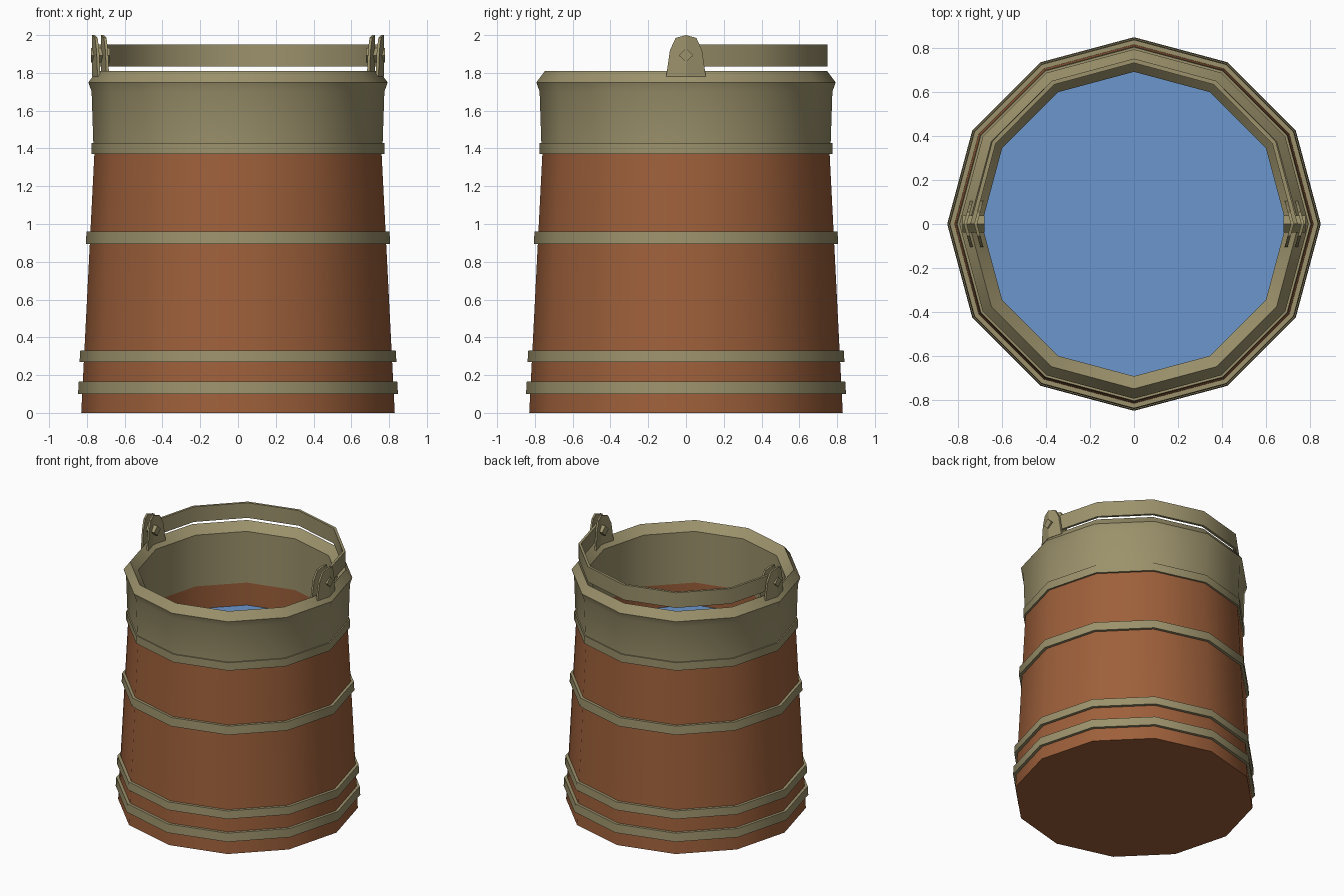
import bpy, bmesh, math

if "Cube" in bpy.data.objects:
    bpy.data.objects.remove(bpy.data.objects["Cube"])

SIDES = 12


def material(name, rgb):
    m = bpy.data.materials.new(name)
    m.diffuse_color = (*rgb, 1)
    m.use_nodes = True
    m.node_tree.nodes["Principled BSDF"].inputs["Base Color"].default_value = m.diffuse_color
    return m


metal = material("dull_brass", (0.33, 0.285, 0.148))
wood = material("red_brown_wood", (0.34, 0.116, 0.043))
blue = material("water_blue", (0.145, 0.305, 0.61))


def finish(name, bm, mat, smooth=True):
    bmesh.ops.remove_doubles(bm, verts=bm.verts, dist=1e-5)
    bmesh.ops.recalc_face_normals(bm, faces=bm.faces)
    me = bpy.data.meshes.new(name)
    bm.to_mesh(me)
    bm.free()
    me.materials.append(mat)
    ob = bpy.data.objects.new(name, me)
    bpy.context.collection.objects.link(ob)
    if smooth:
        bpy.ops.object.select_all(action='DESELECT')
        ob.select_set(True)
        bpy.context.view_layer.objects.active = ob
        bpy.ops.object.shade_smooth_by_angle(angle=math.radians(31))
    return ob


def lathe(name, profile, mat):
    """Turn a closed (radius, z) profile into a twelve-sided ring."""
    bm = bmesh.new()
    rings = []
    for i in range(SIDES):
        a = 2 * math.pi * i / SIDES
        rings.append([bm.verts.new((r * math.cos(a), r * math.sin(a), z)) for r, z in profile])
    n = len(profile)
    for i in range(SIDES):
        p, q = rings[i], rings[(i + 1) % SIDES]
        for j in range(n):
            k = (j + 1) % n
            bm.faces.new((p[j], q[j], q[k], p[k]))
    return finish(name, bm, mat)


def disc(name, radius, z0, z1, mat):
    bm = bmesh.new()
    ring = [2 * math.pi * i / SIDES for i in range(SIDES)]
    base = bm.faces.new([bm.verts.new((radius * math.cos(a), radius * math.sin(a), z0)) for a in ring])
    ext = bmesh.ops.extrude_face_region(bm, geom=[base])
    for v in ext["geom"]:
        if isinstance(v, bmesh.types.BMVert):
            v.co.z = z1
    return finish(name, bm, mat, False)


# Wooden body with its floor, and the water inside
lathe("wooden_body", [(0.83, 0), (0.76, 1.38), (0.695, 1.38), (0.72, 0)], wood)
disc("bucket_floor", 0.725, 0, 0.06, wood)
disc("water", 0.71, 1.14, 1.185, blue)

# Metal collar with a raised lower edge and a pointed rim
lathe("metal_collar", [(0.775, 1.37), (0.775, 1.43), (0.766, 1.43), (0.775, 1.70),
                       (0.792, 1.75), (0.747, 1.81), (0.69, 1.75), (0.69, 1.36),
                       (0.75, 1.37)], metal)

# Hoops around the body
for label, z0, z1, r0, r1 in (("bottom", 0.10, 0.165, 0.847, 0.843),
                              ("lower", 0.27, 0.33, 0.839, 0.835),
                              ("middle", 0.895, 0.96, 0.806, 0.802)):
    lathe(label + "_hoop", [(r0, z0), (r1, z1), (r1 - 0.05, z1), (r0 - 0.05, z0)], metal)

# Handle: half-ring band lying level towards the back
bm = bmesh.new()
rows = []
for i in range(SIDES // 2 + 1):
    c, s = math.cos(i * math.pi / 6), math.sin(i * math.pi / 6)
    rows.append([bm.verts.new((rx * c, ry * s, z)) for rx, ry, z in
                 ((0.742, 0.75, 1.835), (0.742, 0.75, 1.95), (0.724, 0.73, 1.95), (0.724, 0.73, 1.835))])
for p, q in zip(rows, rows[1:]):
    for j in range(4):
        k = (j + 1) % 4
        bm.faces.new((p[j], q[j], q[k], p[k]))
bm.faces.new(rows[0])
bm.faces.new(rows[-1])
finish("handle", bm, metal)

# Lugs: a pair of bent plates each side, with a diamond-headed bolt
HALF = [(0.105, 1.78), (0.085, 1.92), (0.055, 1.985), (0, 2.0)]
for side, label in ((1, "right"), (-1, "left")):
    for x, where in ((0.772, "outer"), (0.725, "inner")):
        bm = bmesh.new()
        for sy in (1, -1):
            outline = [(0, 1.78)] + HALF
            a, b = ([bm.verts.new((side * (x - t - 0.27 * y), sy * y, z)) for y, z in outline]
                    for t in (0, 0.014))
            bm.faces.new(a)
            bm.faces.new(b)
            for j in range(len(outline) - 1):
                bm.faces.new((a[j], a[j + 1], b[j + 1], b[j]))
        finish(f"{label}_{where}_lug", bm, metal, False)
    bpy.ops.mesh.primitive_cylinder_add(vertices=4, radius=0.038, depth=0.1,
                                        location=(side * 0.728, 0, 1.893),
                                        rotation=(0, math.pi / 2, 0))
    bolt = bpy.context.object
    bolt.name = label + "_bolt"
    bolt.data.materials.append(metal)
